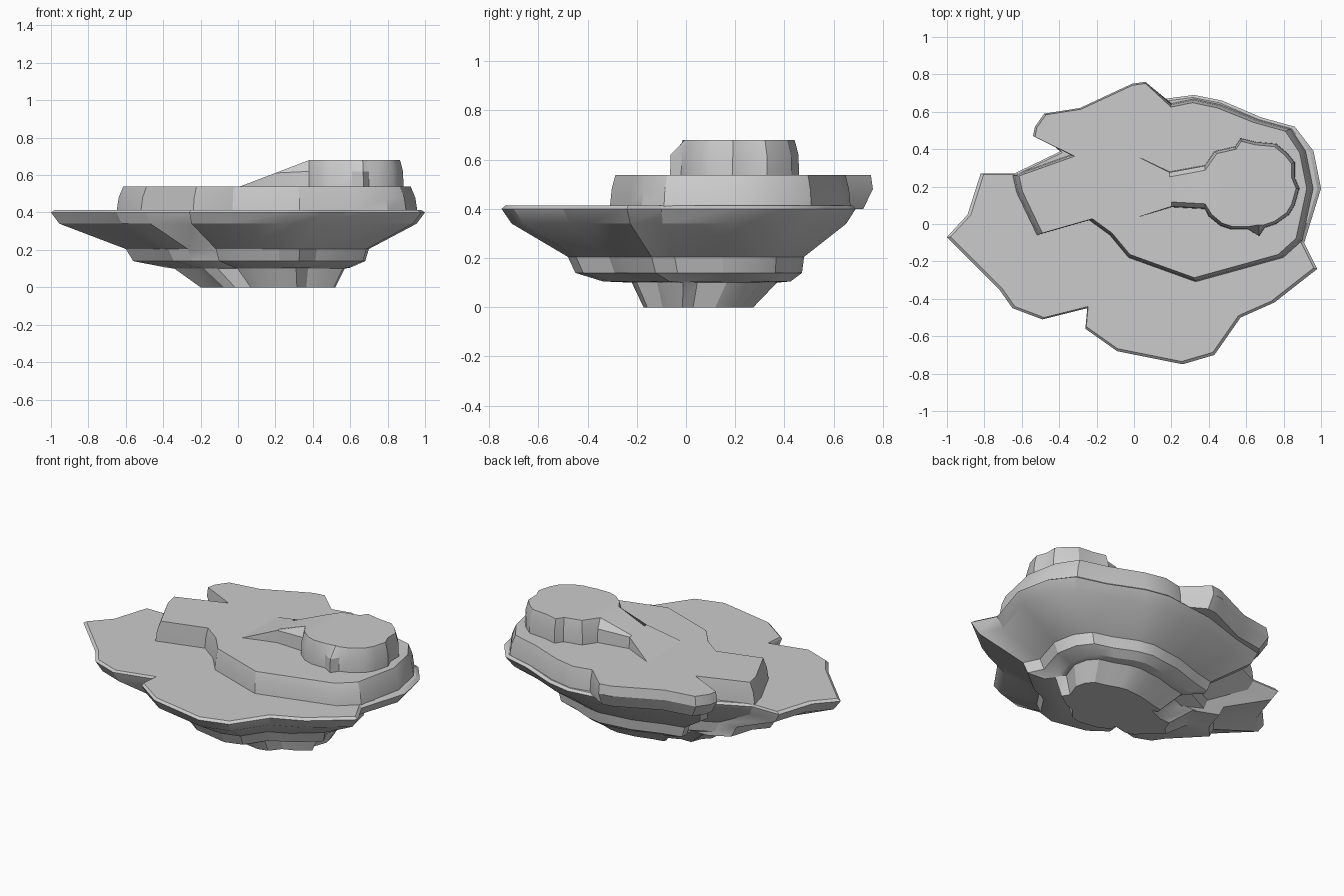
import bpy, bmesh
from mathutils import Vector

if "Cube" in bpy.data.objects:
    bpy.data.objects.remove(bpy.data.objects["Cube"])


def loft(name, rings, split=None):
    """Skin a list of equal-length point rings and cap both ends."""
    bm = bmesh.new()
    vr = [[bm.verts.new(p) for p in ring] for ring in rings]
    n = len(vr[0])
    for a, b in zip(vr, vr[1:]):
        for i in range(n):
            j = (i + 1) % n
            bm.faces.new((a[i], a[j], b[j], b[i]))
    bm.faces.new(list(reversed(vr[0])))
    top = bm.faces.new(vr[-1])
    if split:
        bmesh.utils.face_split(top, vr[-1][split[0]], vr[-1][split[1]])
    bmesh.ops.remove_doubles(bm, verts=bm.verts, dist=0.0005)
    bmesh.ops.recalc_face_normals(bm, faces=bm.faces)
    me = bpy.data.meshes.new(name)
    bm.to_mesh(me)
    bm.free()
    ob = bpy.data.objects.new(name, me)
    bpy.context.collection.objects.link(ob)
    bpy.ops.object.select_all(action='DESELECT')
    ob.select_set(True)
    bpy.context.view_layer.objects.active = ob
    bpy.ops.object.shade_smooth_by_angle(angle=0.45)
    return ob


def scaled(p, c, s):
    return c[0] + (p[0] - c[0]) * s, c[1] + (p[1] - c[1]) * s


# Broad rock shelf with its stepped underside
shelf = [(-1, -.07), (-.72, -.35), (-.65, -.45), (-.49, -.51), (-.25, -.45),
         (-.26, -.56), (-.09, -.68), (.26, -.75), (.43, -.70), (.57, -.50),
         (.75, -.42), (.98, -.24), (.91, -.10), (1, .19), (.96, .39),
         (.86, .52), (.68, .57), (.47, .66), (.32, .69), (.17, .67),
         (0, .65), (-.28, .56), (-.46, .52), (-.47, .46), (-.39, .39),
         (-.64, .27), (-.82, .27), (-.89, .05)]
# z, scale x, scale y, offset x, offset y
steps = [(0, .36, .31, .16, .06), (.10, .455, .41, .115, .087),
         (.105, .49, .53, .11, .06), (.14, .62, .64, .06, .03),
         (.205, .65, .667, .05, .02), (.34, .955, .945, 0, 0),
         (.40, 1, 1, 0, 0), (.413, .98, .98, 0, 0)]
loft("rock_shelf", [[(x * sx + ox, y * sy + oy, z) for x, y in shelf]
                    for z, sx, sy, ox, oy in steps])

# Upper terrace, overhanging the shelf at the back left
terrace = [(-.65, .26), (-.63, .17), (-.52, -.06), (-.24, .02), (-.13, -.06),
           (-.03, -.18), (.33, -.31), (.62, -.23), (.80, -.18), (.90, -.09),
           (.96, .19), (.92, .39), (.84, .51), (.66, .56), (.46, .64),
           (.32, .67), (.2, .645), (.06, .76), (-.01, .75), (-.29, .62),
           (-.48, .59), (-.53, .52), (-.54, .47), (-.34, .37)]
hub = (.15, .2)
rings = []
for z, wall, over in [(.40, 1.0, .93), (.48, .985, 1.0), (.538, .955, .985)]:
    rings.append([(*scaled(p, hub, over if 17 <= i <= 22 else wall), z)
                  for i, p in enumerate(terrace)])
loft("upper_terrace", rings)

# Summit knob with a ramp sloping down to the left
knob = [(0, .03), (.2, .09), (.38, .08), (.40, .04), (.46, -.01), (.52, -.03),
        (.61, -.03), (.67, -.065), (.70, -.02), (.76, 0), (.83, .05),
        (.86, .10), (.885, .19), (.86, .25), (.86, .33), (.82, .38),
        (.76, .43), (.65, .44), (.57, .46), (.54, .415), (.43, .39),
        (.38, .315), (.19, .28), (0, .37)]
rings = []
for z, s in [(.53, 1), (.62, .99), (.68, .93)]:
    ring = []
    for i, p in enumerate(knob):
        x, y = scaled(p, (.62, .2), s) if p[0] > .39 else p
        if i == 7 and z > .65:
            y = -.005
        if p[0] < .39 and 0 < p[0]:
            y += (1 - s) * (.4 if y < .2 else -.4)
        ring.append((x, y, min(z, .535 + .145 * x / .38)))
    rings.append(ring)
loft("summit_knob", rings, split=(2, 21))
